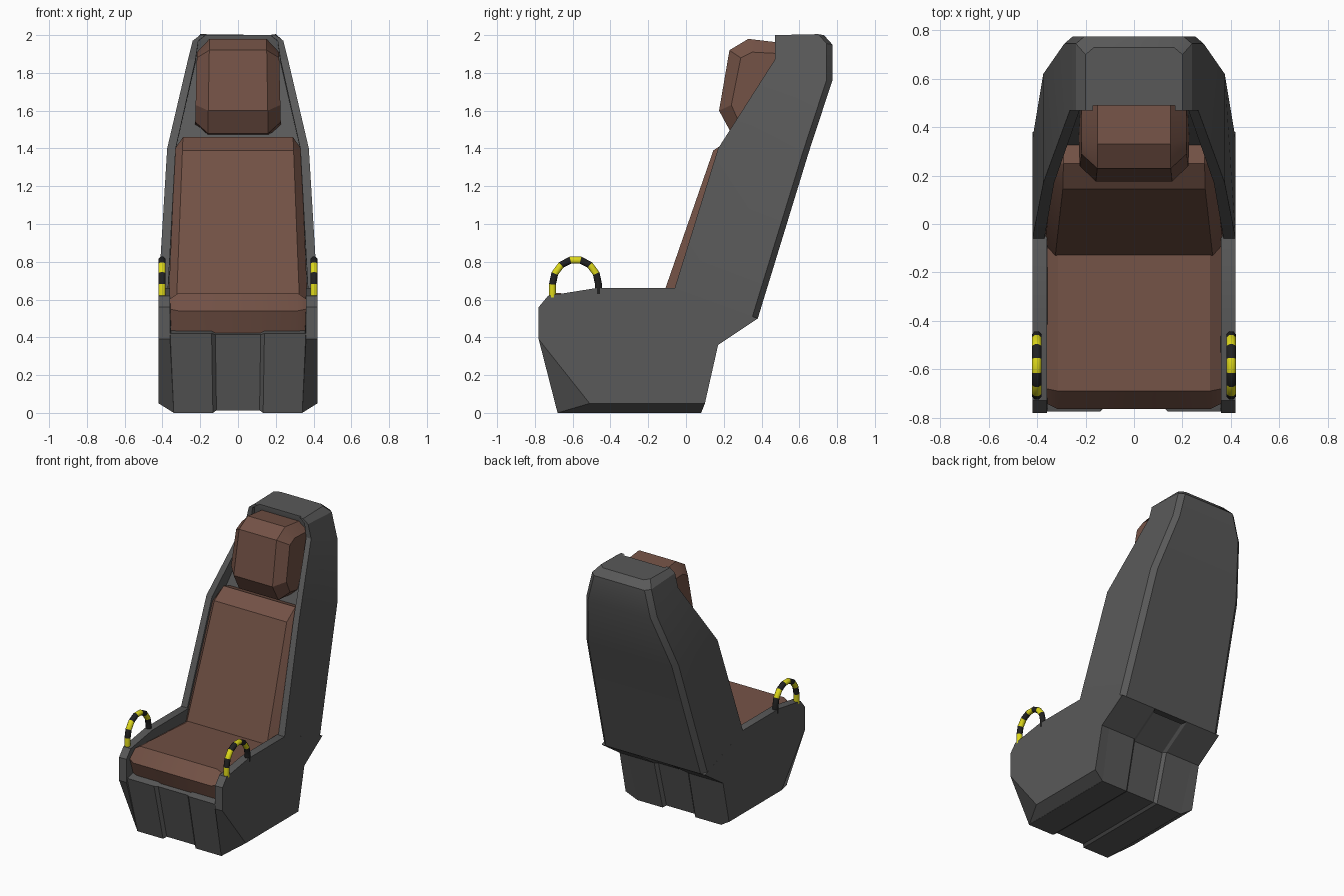
import bpy, bmesh, math
from mathutils import Vector

cube = bpy.data.objects.get("Cube")
if cube:
    bpy.data.objects.remove(cube)


def material(name, rgb):
    m = bpy.data.materials.new(name)
    m.use_nodes = True
    col = (*rgb, 1)
    m.diffuse_color = col
    bsdf = m.node_tree.nodes["Principled BSDF"]
    bsdf.inputs["Base Color"].default_value = col
    bsdf.inputs["Roughness"].default_value = 0.8
    return m


GREY = material("shell grey", (0.1, 0.1, 0.1))
BROWN = material("leather brown", (0.17, 0.083, 0.06))
YELLOW = material("warning yellow", (0.72, 0.68, 0.01))
BLACK = material("warning black", (0.015, 0.015, 0.015))


def loft(name, rings, mats, pick=lambda i: 0, angle=25):
    """Skin closed rings of points in order and cap both ends."""
    bm = bmesh.new()
    rows = [[bm.verts.new(p) for p in ring] for ring in rings]
    n = len(rows[0])
    for i, (a, b) in enumerate(zip(rows, rows[1:])):
        for j in range(n):
            k = (j + 1) % n
            bm.faces.new((a[j], a[k], b[k], b[j])).material_index = pick(i)
    bm.faces.new(rows[0])
    bm.faces.new(rows[-1]).material_index = pick(len(rows) - 2)
    bmesh.ops.recalc_face_normals(bm, faces=bm.faces)
    me = bpy.data.meshes.new(name)
    bm.to_mesh(me)
    bm.free()
    for m in mats:
        me.materials.append(m)
    ob = bpy.data.objects.new(name, me)
    bpy.context.collection.objects.link(ob)
    bpy.ops.object.select_all(action='DESELECT')
    ob.select_set(True)
    bpy.context.view_layer.objects.active = ob
    bpy.ops.object.shade_smooth_by_angle(angle=math.radians(angle))
    return ob


def cushion(name, face, edge, x_in, x_out, taper=0.0):
    """Padded block: full side profile inside, reduced profile at its sides."""
    def ring(x, prof):
        return [(x * (1 - taper * (z - 0.6)), y, z) for y, z in prof]
    loft(name, [ring(-x_out, edge), ring(-x_in, face),
                ring(x_in, face), ring(x_out, edge)], [BROWN])


# Back shell: channel section stacked upwards
# front y, z, half width; back y, z, half width; recess depth; rim width
stations = [
    (-0.06, 0.66, 0.42, 0.38, 0.50, 0.42, 0.12, 0.05),
    (0.17, 1.40, 0.375, 0.65, 1.38, 0.375, 0.14, 0.045),
    (0.47, 1.87, 0.265, 0.775, 1.76, 0.288, 0.04, 0.04),
    (0.47, 1.97, 0.24, 0.775, 1.95, 0.24, 0.02, 0.03),
    (0.47, 2.0, 0.20, 0.73, 2.0, 0.20, 0.02, 0.03),
]
rings = []
for yf, zf, xf, yb, zb, xb, depth, rim in stations:
    t = depth / (yb - yf)
    half = [(xf - rim, yf + depth, zf + (zb - zf) * t), (xf - rim, yf, zf),
            (xf, yf, zf), (xb, yb - 0.03, zb + 0.005), (xb - 0.035, yb, zb)]
    rings.append(half + [(-x, y, z) for x, y, z in reversed(half)])
loft("back_shell", rings, [GREY])

# Seat side panels, with the lower edge turned in
top = [(-0.78, 0.39), (-0.78, 0.56), (-0.73, 0.62), (-0.48, 0.66),
       (-0.06, 0.66), (0.38, 0.50), (0.17, 0.36)]
outer = [(0.42, *p) for p in top + [(0.10, 0.05), (-0.51, 0.05)]]
inner = [(0.36, *p) for p in top] + [(0.34, 0.08, 0), (0.34, -0.68, 0)]
for name, s in (("left", 1), ("right", -1)):
    loft(name + "_seat_panel",
         [[(s * x, y, z) for x, y, z in r] for r in (inner, outer)], [GREY])

# Seat base with a shallow central channel
profile = [(-0.775, 0.42), (-0.68, 0), (0.08, 0), (0.17, 0.36),
           (0.38, 0.50), (0.0, 0.52), (-0.70, 0.44)]
rings = []
for x, k in ((-0.36, 1), (-0.14, 1), (-0.12, 0.955),
             (0.12, 0.955), (0.14, 1), (0.36, 1)):
    rings.append([(x * (0.95 if z == 0 else 1),
                   -0.3 + (y + 0.3) * k, 0.3 + (z - 0.3) * k)
                  for y, z in profile])
loft("seat_base", rings, [GREY])

# Cushions
cushion("seat_cushion",
        [(-0.72, 0.42), (-0.765, 0.54), (-0.69, 0.635), (-0.08, 0.60), (0.0, 0.45)],
        [(-0.70, 0.42), (-0.74, 0.55), (-0.68, 0.60), (-0.08, 0.57), (0.0, 0.45)],
        0.315, 0.365)
cushion("backrest_cushion",
        [(-0.14, 0.57), (0.145, 1.39), (0.25, 1.46), (0.36, 1.42), (0.08, 0.56)],
        [(-0.08, 0.57), (0.18, 1.36), (0.25, 1.40), (0.36, 1.38), (0.08, 0.56)],
        0.325, 0.368, 0.12)
cushion("headrest",
        [(0.23, 1.92), (0.175, 1.60), (0.24, 1.48), (0.54, 1.46), (0.54, 1.955), (0.33, 1.98)],
        [(0.29, 1.88), (0.24, 1.63), (0.28, 1.54), (0.54, 1.50), (0.54, 1.90), (0.35, 1.91)],
        0.175, 0.25, 0.1)

# Striped pull handles
path = [(-0.707, 0.61)]
for i in range(8):
    a = math.pi * (1 - i / 7)
    path.append((-0.585 + 0.122 * math.cos(a), 0.68 + 0.132 * math.sin(a)))
path.append((-0.463, 0.63))
for name, s in (("left", 1), ("right", -1)):
    rings = []
    for i, p in enumerate(path):
        a, b = path[max(i - 1, 0)], path[min(i + 1, len(path) - 1)]
        d = Vector((b[0] - a[0], b[1] - a[1])).normalized()
        ring = []
        for j in range(8):
            t = math.tau * (j + 0.5) / 8
            off = 0.02 * math.sin(t)
            ring.append((s * (0.402 + 0.021 * math.cos(t)),
                         p[0] - d.y * off, p[1] + d.x * off))
        rings.append(ring)
    loft(name + "_handle", rings, [YELLOW, BLACK],
         lambda i: 1 if i % 2 or i == 8 else 0, 50)
